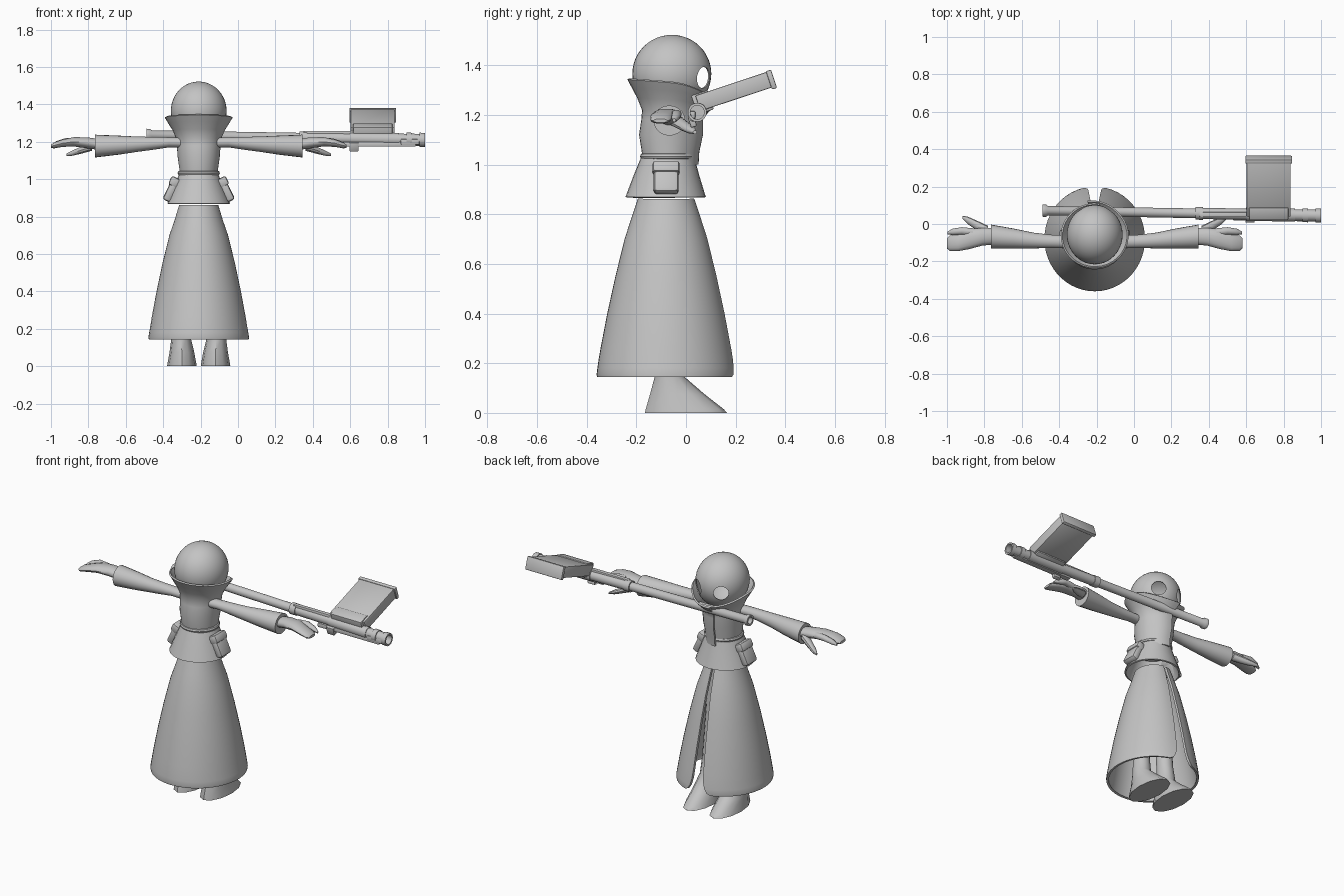
import bpy, bmesh, math
from mathutils import Vector

if "Cube" in bpy.data.objects:
    bpy.data.objects.remove(bpy.data.objects["Cube"], do_unlink=True)

CX, CY = -0.21, -0.08  # body axis

grey = bpy.data.materials.new("plain grey")
grey.use_nodes = True
grey.diffuse_color = (0.55, 0.55, 0.55, 1)
grey.node_tree.nodes["Principled BSDF"].inputs["Base Color"].default_value = (0.55, 0.55, 0.55, 1)


def finish(ob, thick=0, bevel=0, angle=40):
    """Apply thickness and bevel, then smooth with sharp edges kept."""
    bpy.ops.object.select_all(action='DESELECT')
    bpy.context.view_layer.objects.active = ob
    ob.select_set(True)
    if thick:
        m = ob.modifiers.new("thickness", 'SOLIDIFY')
        m.thickness, m.offset = thick, 0
        bpy.ops.object.modifier_apply(modifier=m.name)
    if bevel:
        m = ob.modifiers.new("bevel", 'BEVEL')
        m.width, m.segments = bevel, 2
        bpy.ops.object.modifier_apply(modifier=m.name)
    bpy.ops.object.shade_smooth_by_angle(angle=math.radians(angle))
    return ob


def to_object(name, bm):
    bmesh.ops.recalc_face_normals(bm, faces=bm.faces)
    me = bpy.data.meshes.new(name)
    bm.to_mesh(me)
    bm.free()
    me.materials.append(grey)
    ob = bpy.data.objects.new(name, me)
    bpy.context.collection.objects.link(ob)
    return ob


def sheet(name, rows, cols, point, wrap=False, caps=False, **kw):
    """Grid surface from point(row, fraction around)."""
    bm = bmesh.new()
    n = cols if wrap else cols + 1
    grid = [[bm.verts.new(point(r, c / cols)) for c in range(n)] for r in rows]
    for a, b in zip(grid, grid[1:]):
        for c in range(cols):
            d = (c + 1) % n
            bm.faces.new((a[c], a[d], b[d], b[c]))
    if caps:
        bm.faces.new(grid[0])
        bm.faces.new(grid[-1])
    return finish(to_object(name, bm), **kw)


def loft(name, rings, axis='z', n=16, caps=True, **kw):
    """Ellipses (t, centre u, centre v, radius u, radius v) along an axis."""
    def point(r, f):
        t, cu, cv, ru, rv = r
        a = math.tau * f
        u, v = cu + ru * math.cos(a), cv + rv * math.sin(a)
        return (t, u, v) if axis == 'x' else (u, v, t)
    return sheet(name, rings, n, point, wrap=True, caps=caps, **kw)


def box(name, centre, size, rot=(0, 0, 0), bevel=0.005):
    bm = bmesh.new()
    bmesh.ops.create_cube(bm, size=1)
    bmesh.ops.scale(bm, vec=size, verts=bm.verts)
    ob = to_object(name, bm)
    finish(ob, bevel=bevel)
    ob.location, ob.rotation_euler = centre, rot
    return ob


# Hollow head with two round eye openings facing +y
bm = bmesh.new()
bmesh.ops.create_uvsphere(bm, u_segments=40, v_segments=24, radius=1)
bmesh.ops.scale(bm, vec=(0.146, 0.156, 0.154), verts=bm.verts)
bmesh.ops.translate(bm, vec=(CX, -0.057, 1.365), verts=bm.verts)
head = to_object("head", bm)
finish(head, thick=0.006)
for s in (-1, 1):
    bm = bmesh.new()
    bmesh.ops.create_cone(bm, cap_ends=True, segments=32, radius1=0.043, radius2=0.043, depth=0.12)
    cutter = to_object("eye_cutter", bm)
    cutter.hide_render = True
    way = Vector((s * 0.55, 0.83, -0.05))
    cutter.rotation_euler = way.to_track_quat('Z', 'Y').to_euler()
    cutter.location = (CX + s * 0.08, 0.072, 1.35)
    bpy.context.view_layer.objects.active = head
    m = head.modifiers.new("eye_opening", 'BOOLEAN')
    m.object, m.operation, m.solver = cutter, 'DIFFERENCE', 'EXACT'
    bpy.ops.object.modifier_apply(modifier=m.name)
    bpy.data.objects.remove(cutter, do_unlink=True)
finish(head)


# Wrapped coat top flaring into the collar, overlapping at the front
def coat_point(r, f):
    z, cy, rx, ry = r
    a = math.pi / 2 - 0.15 + f * (math.tau + 0.35)
    over = 0.018 * max(0, f - 0.85) / 0.15
    flare = max(0, z - 1.2) / 0.14
    front = max(0, math.sin(a))
    side = 1 - (math.sin(a) + 1) / 2
    drop = flare * (0.05 * front ** 2 + 0.025 * (1 - side))
    return (CX + (rx + over) * math.cos(a), cy + (ry + over) * math.sin(a), z - drop)


sheet("coat_top", [(1.0, -0.07, 0.096, 0.1), (1.05, -0.07, 0.098, 0.103), (1.12, -0.068, 0.108, 0.116),
                   (1.18, -0.063, 0.112, 0.112), (1.22, -0.06, 0.116, 0.112), (1.27, -0.06, 0.135, 0.132),
                   (1.31, -0.06, 0.158, 0.153), (1.345, -0.062, 0.177, 0.17)],
      36, coat_point, thick=0.01)

# Belt, short overskirt and side pouches
bpy.ops.mesh.primitive_torus_add(location=(CX, -0.072, 1.033), major_segments=32, minor_segments=8,
                                 major_radius=0.1, minor_radius=0.013)
belt = bpy.context.object
belt.name = "belt"
belt.data.materials.append(grey)
finish(belt)
loft("overskirt", [(1.035, CX, -0.073, 0.096, 0.1), (0.95, CX, -0.079, 0.13, 0.129),
                   (0.868, CX, -0.082, 0.163, 0.157)], n=28, caps=False, thick=0.01)
for s, side in ((-1, "right"), (1, "left")):
    lean = (0, -0.45 * s, 0)
    box(side + "_pouch", (CX + s * 0.145, CY, 0.945), (0.045, 0.1, 0.135), lean, 0.015)
    box(side + "_pouch_flap", (CX + s * 0.13, CY, 0.985), (0.053, 0.108, 0.05), lean, 0.012)


# Long skirt, open at the front with rounded lower corners
def skirt_point(r, f):
    z, rx, ry = r
    t = (0.86 - z) / 0.715
    k = max(0, 1 - (z - 0.145) / 0.1)
    half = 0.008 + 0.03 * t + 0.045 * (1 - math.sqrt(max(0, 1 - k * k)))
    gap = half / rx
    a = math.pi / 2 + gap + f * (math.tau - 2 * gap)
    return (CX + rx * math.cos(a), CY + ry * math.sin(a), z)


sheet("long_skirt", [(0.86, 0.098, 0.107), (0.78, 0.122, 0.134), (0.7, 0.15, 0.16), (0.55, 0.187, 0.197),
                     (0.4, 0.219, 0.23), (0.26, 0.245, 0.257), (0.22, 0.251, 0.264), (0.18, 0.258, 0.27),
                     (0.155, 0.262, 0.273), (0.145, 0.261, 0.271)], 48, skirt_point, thick=0.014)

# Legs running down into pointed boots, arms and hands
for s, side in ((-1, "right"), (1, "left")):
    x = CX + s * 0.09
    loft(side + "_boot", [(0, x, 0, 0.079, 0.165), (0.015, x, -0.005, 0.077, 0.157),
                          (0.075, x, -0.035, 0.066, 0.11), (0.145, x + s * 0.004, -0.066, 0.053, 0.06),
                          (0.25, x, -0.075, 0.05, 0.052), (0.86, x - s * 0.04, CY, 0.045, 0.05)], n=12)

    def limb(part, rings, n=14):
        loft(side + part, [(CX + s * d, *rest) for d, *rest in rings], 'x', n)

    limb("_sleeve", [(0.05, -0.095, 1.195, 0.034, 0.028), (0.16, -0.095, 1.197, 0.034, 0.027),
                     (0.24, -0.093, 1.192, 0.036, 0.034), (0.33, -0.088, 1.187, 0.042, 0.041),
                     (0.43, -0.078, 1.182, 0.053, 0.051), (0.555, -0.067, 1.177, 0.064, 0.061)], 20)
    limb("_hand", [(0.53, -0.065, 1.185, 0.045, 0.03), (0.6, -0.068, 1.195, 0.047, 0.03),
                   (0.67, -0.08, 1.2, 0.054, 0.025), (0.73, -0.1, 1.192, 0.045, 0.02),
                   (0.775, -0.103, 1.18, 0.041, 0.016), (0.79, -0.103, 1.176, 0.028, 0.008)])
    limb("_index_finger", [(0.65, -0.045, 1.2, 0.022, 0.02), (0.71, -0.037, 1.203, 0.02, 0.018),
                           (0.76, -0.042, 1.19, 0.017, 0.015), (0.788, -0.048, 1.178, 0.007, 0.007)], 10)
    limb("_thumb", [(0.57, -0.04, 1.175, 0.03, 0.024), (0.63, -0.008, 1.155, 0.026, 0.02),
                    (0.68, 0.02, 1.138, 0.02, 0.014), (0.708, 0.036, 1.13, 0.008, 0.007)], 10)

# Long gun: one stepped, slightly tilted tube, hollow at both ends
steps = [(-0.45, 0.002), (-0.45, 0.021), (-0.49, 0.021), (-0.49, 0.033), (-0.47, 0.033), (-0.46, 0.025),
         (0.33, 0.026), (0.33, 0.034), (0.37, 0.034), (0.37, 0.03), (0.6, 0.03), (0.6, 0.035),
         (0.86, 0.035), (0.86, 0.031), (0.9, 0.031), (0.9, 0.037), (0.93, 0.037), (0.93, 0.032),
         (0.97, 0.032), (0.97, 0.038), (1.0, 0.038), (1.0, 0.028), (0.95, 0.028), (0.95, 0.002)]
loft("gun_tube", [(x, 0.045 + (1 - x) * 0.018, 1.21 + (1 - x) * 0.018, r, r) for x, r in steps], 'x', 20)

# Slanted box magazine with end cap, mount and gun fittings
tilt = (0.32, 0, 0)
box("magazine", (0.72, 0.195, 1.295), (0.235, 0.31, 0.066), tilt)
box("magazine_cap", (0.72, 0.344, 1.342), (0.25, 0.022, 0.078), tilt)
box("magazine_mount", (0.72, 0.066, 1.25), (0.21, 0.07, 0.082), tilt)
box("top_rail", (0.5, 0.05, 1.245), (0.3, 0.026, 0.026))
box("bolt_handle", (0.645, 0.04, 1.262), (0.012, 0.02, 0.03))
box("lower_receiver", (0.74, 0.035, 1.187), (0.42, 0.035, 0.026))
box("rear_sight_block", (0.92, 0.025, 1.2), (0.1, 0.025, 0.03))
box("grip", (0.62, 0.025, 1.175), (0.05, 0.025, 0.05), (0.3, 0, 0))
